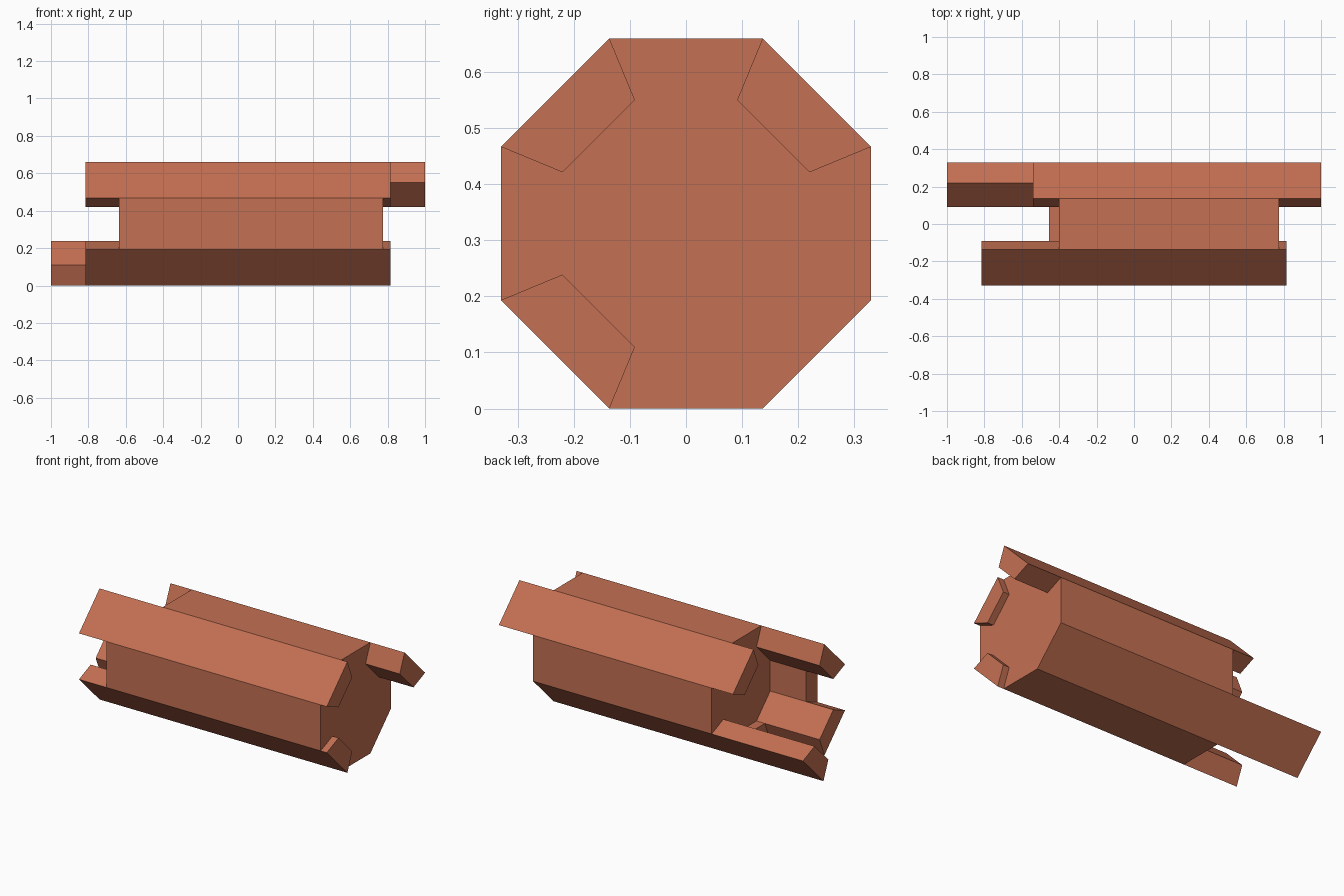
import bpy, bmesh, math

if "Cube" in bpy.data.objects:
    bpy.data.objects.remove(bpy.data.objects["Cube"])

APOTHEM = 0.33                          # octagon, flat to flat 0.66
RADIUS = APOTHEM / math.cos(math.pi / 8)
INNER = RADIUS * 2 / 3                  # inside radius of each stave
CORE_X = (-0.40, 0.775)

clay = bpy.data.materials.new("clay")
clay.diffuse_color = (0.55, 0.16, 0.085, 1)
clay.use_nodes = True
clay.node_tree.nodes["Principled BSDF"].inputs["Base Color"].default_value = clay.diffuse_color


def corner(radius, index):
    a = math.radians(22.5 + 45 * index)
    return radius * math.cos(a), APOTHEM + radius * math.sin(a)


def prism(name, profile, x0, x1):
    """Extrude a (y, z) profile along x."""
    bm = bmesh.new()
    face = bm.faces.new([bm.verts.new((x0, y, z)) for y, z in profile])
    out = bmesh.ops.extrude_face_region(bm, geom=[face])
    verts = [v for v in out["geom"] if isinstance(v, bmesh.types.BMVert)]
    bmesh.ops.translate(bm, verts=verts, vec=(x1 - x0, 0, 0))
    bmesh.ops.recalc_face_normals(bm, faces=bm.faces)
    mesh = bpy.data.meshes.new(name)
    bm.to_mesh(mesh)
    bm.free()
    mesh.materials.append(clay)
    obj = bpy.data.objects.new(name, mesh)
    bpy.context.collection.objects.link(obj)
    return obj


# solid octagonal barrel
prism("core_barrel", [corner(RADIUS, i) for i in range(8)], *CORE_X)

# staves running past the barrel ends: name -> octagon side, x start, x end
staves = {
    "upper_back_stave": (0, -0.54, 1.0),
    "upper_front_stave": (2, -0.815, 0.815),
    "front_stave": (3, -0.635, 0.775),
    "lower_front_stave": (4, -0.815, 0.815),
    "bottom_stave": (5, -0.455, 0.775),
    "lower_back_stave": (6, -1.0, 0.775),
}
for name, (side, start, end) in staves.items():
    section = [corner(RADIUS, side), corner(RADIUS, side + 1),
               corner(INNER, side + 1), corner(INNER, side)]
    prism(name + "_left_end", section, start, CORE_X[0])
    if end > CORE_X[1]:
        prism(name + "_right_end", section, CORE_X[1], end)
